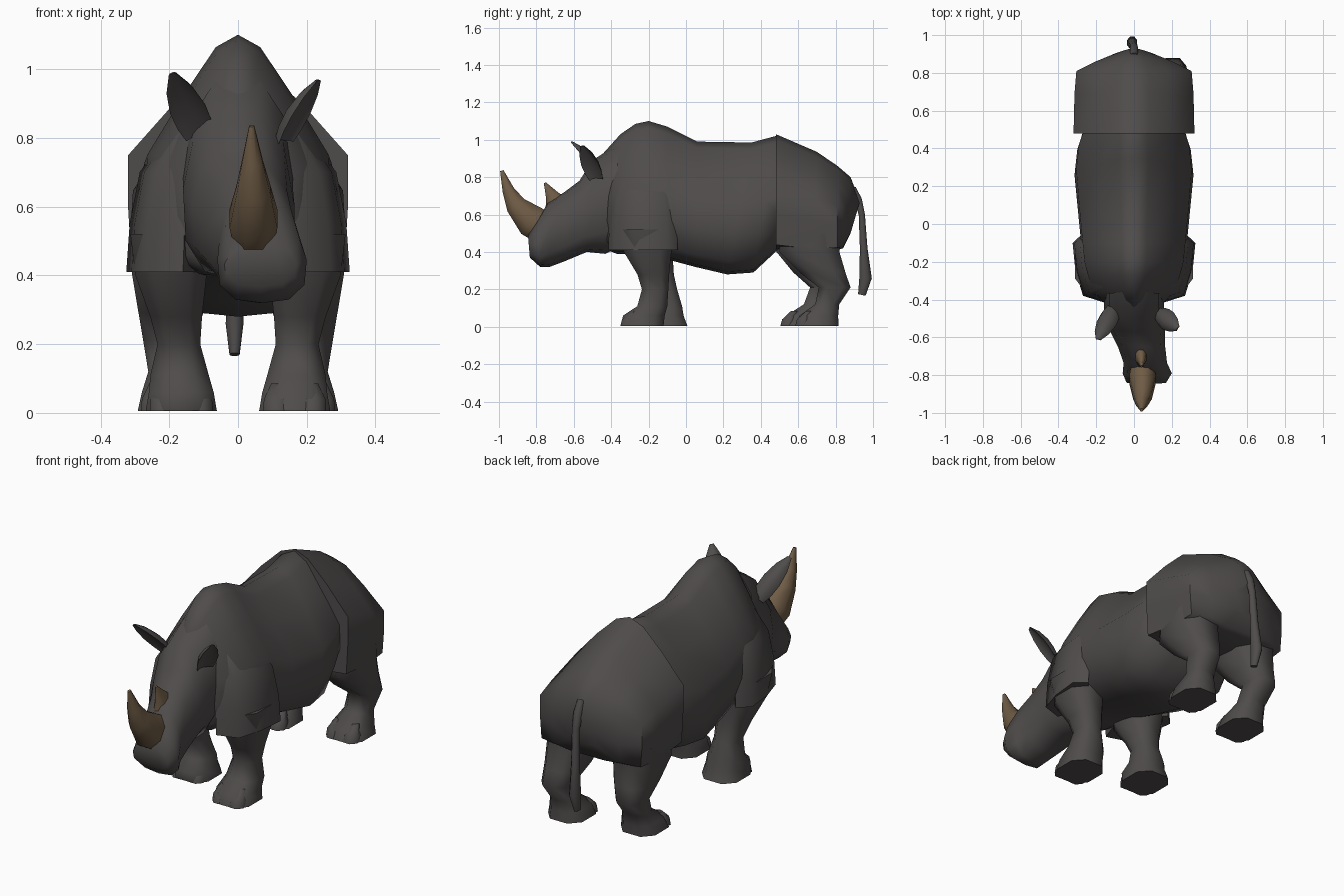
import bpy, bmesh, math
from mathutils import Vector

if "Cube" in bpy.data.objects:
    bpy.data.objects.remove(bpy.data.objects["Cube"], do_unlink=True)


def material(name, rgb):
    m = bpy.data.materials.new(name)
    m.use_nodes = True
    m.diffuse_color = (*rgb, 1)
    bsdf = m.node_tree.nodes["Principled BSDF"]
    bsdf.inputs["Base Color"].default_value = (*rgb, 1)
    bsdf.inputs["Roughness"].default_value = 0.8
    return m


HIDE = material("grey_hide", (0.078, 0.072, 0.070))
HORN = material("brown_horn", (0.158, 0.106, 0.060))


def loft(name, rings, mat, angle=60):
    """Skin closed rings of points and cap both ends."""
    bm = bmesh.new()
    loops = [[bm.verts.new(p) for p in ring] for ring in rings]
    n = len(loops[0])
    for a, b in zip(loops, loops[1:]):
        for i in range(n):
            j = (i + 1) % n
            bm.faces.new((a[i], a[j], b[j], b[i]))
    bm.faces.new(loops[0])
    bm.faces.new(loops[-1])
    bmesh.ops.recalc_face_normals(bm, faces=bm.faces)
    mesh = bpy.data.meshes.new(name)
    bm.to_mesh(mesh)
    bm.free()
    mesh.materials.append(mat)
    ob = bpy.data.objects.new(name, mesh)
    bpy.context.collection.objects.link(ob)
    bpy.ops.object.select_all(action="DESELECT")
    ob.select_set(True)
    bpy.context.view_layer.objects.active = ob
    bpy.ops.object.shade_smooth_by_angle(angle=math.radians(angle))


def section(shape, ytop, ztop, ybot, zbot, w, cx=0):
    """Mirrored cross-section between a top and a bottom point."""
    half = [(u * w, ybot + (ytop - ybot) * t, zbot + (ztop - zbot) * t) for u, t in shape]
    left = [Vector((cx + d, y, z)) for d, y, z in half]
    right = [Vector((cx - d, y, z)) for d, y, z in half[-2:0:-1]]
    return left + right


def tube(name, stations, mat, level=False, power=1.0, sides=8):
    """Elliptical rings (x, y, z, rx, ry) along a path; level keeps them horizontal."""
    rings = []
    pts = [Vector(s[:3]) for s in stations]
    for k, (c, s) in enumerate(zip(pts, stations)):
        t = Vector((0, 0, 1)) if level else pts[min(k + 1, len(pts) - 1)] - pts[max(k - 1, 0)]
        across = Vector((1, 0, 0))
        other = t.cross(across).normalized()
        ring = []
        for i in range(sides):
            a = math.tau * (i + 0.5) / sides
            u, v = (math.copysign(abs(f) ** power, f) for f in (math.cos(a), math.sin(a)))
            ring.append(c + across * u * s[3] + other * v * s[4])
        rings.append(ring)
    loft(name, rings, mat)


# Trunk with shoulder hump and sagging belly
TRUNK = [(0, 1), (.24, .95), (.58, .76), (.97, .52), (1, .3), (.85, .1), (.45, .02), (0, 0)]
loft("body", [section(TRUNK, *s) for s in (
    (-.44, .93, -.42, .41, .15),
    (-.35, 1.03, -.37, .39, .215),
    (-.27, 1.085, -.28, .39, .25),
    (-.20, 1.10, -.20, .38, .27),
    (-.10, 1.07, -.10, .36, .28),
    (.06, .99, .05, .32, .295),
    (.35, .985, .22, .28, .315),
    (.48, 1.02, .36, .29, .30),
    (.56, .98, .50, .42, .26))], HIDE)

# Hindquarters overlap the trunk as a skin fold
RUMP = [(0, 1), (.25, .95), (.61, .77), (1, .54), (1, .3), (.97, .03), (.5, 0), (0, 0)]
loft("hindquarters", [section(RUMP, *s) for s in (
    (.48, 1.03, .48, .42, .32),
    (.70, .935, .68, .40, .315),
    (.81, .86, .81, .41, .305),
    (.88, .80, .84, .42, .20),
    (.93, .67, .88, .50, .09))], HIDE)

# Head turned slightly to its left
SKULL = [(0, 1), (.42, .97), (.82, .8), (1, .52), (.95, .22), (.6, .04), (0, 0)]
loft("head", [section(SKULL, *s) for s in (
    (-.36, .98, -.39, .41, .16),
    (-.50, .89, -.43, .39, .16),
    (-.57, .78, -.53, .40, .15, .015),
    (-.65, .72, -.65, .35, .125, .04),
    (-.74, .66, -.73, .32, .115, .06),
    (-.80, .56, -.78, .32, .13, .07),
    (-.845, .49, -.835, .37, .105, .065))], HIDE)

# Horns
tube("front_horn", [(.045, -.765, .53, .066, .095), (.045, -.825, .565, .075, .095),
                    (.045, -.91, .65, .053, .06), (.042, -.95, .73, .033, .035),
                    (.04, -.985, .835, .008, .01)], HORN)
tube("rear_horn", [(.035, -.69, .65, .038, .075), (.038, -.715, .70, .026, .04),
                   (.04, -.755, .77, .005, .006)], HORN)


# Ears: leaf shapes with a cupped inner face
def ear(name, base, tip, facing):
    base, tip = Vector(base), Vector(tip)
    along = tip - base
    side = along.cross(Vector(facing)).normalized()
    front = side.cross(along).normalized()
    rings = []
    for t, w in ((0, .042), (.2, .052), (.45, .054), (.75, .04), (1, .012)):
        ring = []
        for i in range(8):
            a = math.tau * i / 8
            depth = -.3 * math.sin(a) if math.sin(a) > 0 else .8 * math.sin(a)
            ring.append(base + along * t + side * math.cos(a) * w + front * depth * w)
        rings.append(ring)
    loft(name, rings, HIDE)


ear("right_ear", (-.11, -.455, .80), (-.19, -.615, .985), (-.2, -1, 0))
ear("left_ear", (.14, -.48, .785), (.235, -.555, .965), (1, -.6, 0))

# Legs: stations are (x, y, z, rx, ry); one of each pair is stepped
FRONT = ((.20, -.21, .52, .12, .16), (.195, -.205, .40, .11, .135), (.18, -.175, .28, .08, .09),
         (.172, -.165, .20, .066, .075), (.17, -.18, .11, .09, .085),
         (.165, -.225, .06, .10, .118), (.165, -.235, .005, .11, .122))
REAR = ((.19, .66, .50, .125, .17), (.19, .66, .40, .125, .17), (.195, .73, .29, .10, .13),
        (.205, .795, .21, .075, .09), (.195, .755, .12, .07, .068),
        (.19, .71, .06, .095, .11), (.19, .70, .005, .108, .122))
for pair, stations, step, ease in (("front", FRONT, .13, 2), ("rear", REAR, -.08, 1)):
    for sx, n in ((1, "left"), (-1, "right")):
        dy = step if sx < 0 else 0
        leg = [(sx * x, y + dy * max(0, 1 - z / .5) ** ease, z, rx, ry)
               for x, y, z, rx, ry in stations]
        tube(f"{n}_{pair}_leg", leg, HIDE, level=True, power=.75)
        # Two blunt toes
        fx, fy = leg[-1][:2]
        for i in (-1, 1):
            tx, ty = fx + i * .05, fy - .07
            tube(f"{n}_{pair}_toe", [(tx, ty, .005, .045, .05), (tx, ty + .005, .04, .043, .045),
                                     (tx, ty + .03, .085, .02, .02)], HIDE, level=True)

# Shoulder folds: a tapered outline that flares out at the lower edge
OUTLINE = ((.265, -.045), (.325, -.10), (.31, -.25), (.27, -.38), (.16, -.415), (.10, -.25))
for sx, n in ((1, "left"), (-1, "right")):
    loft(n + "_shoulder", [[Vector((sx * x * s, y * g - .22 * (1 - g), z)) for x, y in OUTLINE]
                           for z, s, g in ((.41, 1, 1), (.55, .97, .98),
                                           (.70, .88, .9), (.90, .45, .6))], HIDE)

# Tail
tube("tail", [(0, .89, .74, .02, .02), (0, .92, .68, .024, .022), (0, .94, .60, .02, .018),
              (-.005, .95, .42, .022, .022), (-.01, .96, .26, .028, .036),
              (-.01, .94, .17, .016, .022)], HIDE)
